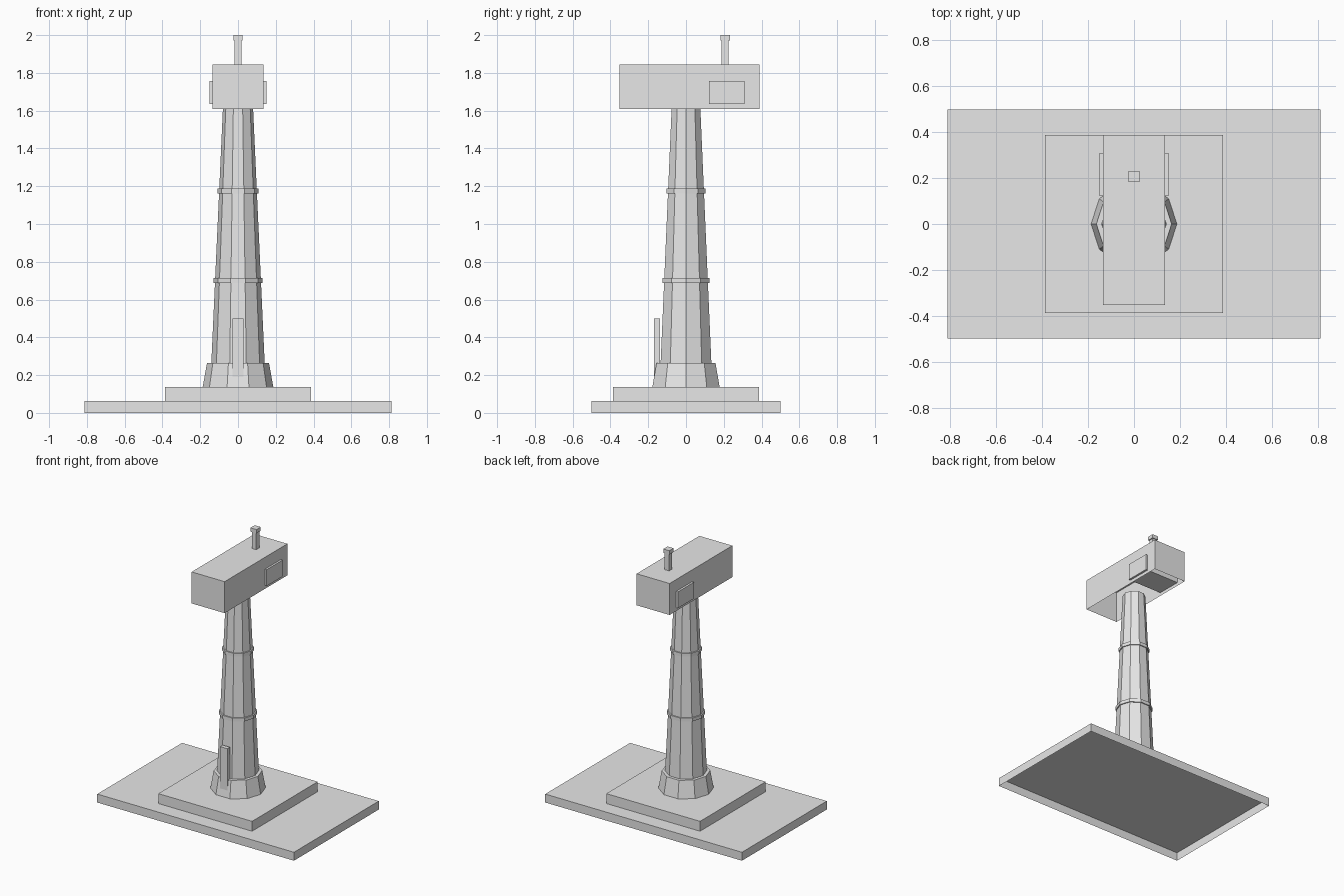
import bpy, bmesh, math

if "Cube" in bpy.data.objects:
    bpy.data.objects.remove(bpy.data.objects["Cube"])

grey = bpy.data.materials.new("light_grey")
grey.diffuse_color = (0.8, 0.8, 0.8, 1)
grey.use_nodes = True
grey.node_tree.nodes["Principled BSDF"].inputs["Base Color"].default_value = grey.diffuse_color


def finish(name, bm):
    mesh = bpy.data.meshes.new(name)
    bm.to_mesh(mesh)
    bm.free()
    mesh.materials.append(grey)
    ob = bpy.data.objects.new(name, mesh)
    bpy.context.collection.objects.link(ob)
    return ob


def box(name, x0, x1, y0, y1, z0, z1, open_bottom=False):
    bm = bmesh.new()
    bmesh.ops.create_cube(bm, size=1)
    for v in bm.verts:
        v.co.x = x1 if v.co.x > 0 else x0
        v.co.y = y1 if v.co.y > 0 else y0
        v.co.z = z1 if v.co.z > 0 else z0
    if open_bottom:
        bm.normal_update()
        low = [f for f in bm.faces if f.normal.z < -0.9]
        bmesh.ops.delete(bm, geom=low, context='FACES')
    return finish(name, bm)


def decagon(name, rings):
    """Ten-sided column through (radius, height) rings, with a corner on the x axis."""
    bm = bmesh.new()
    loops = [[bm.verts.new((r * math.cos(i * math.tau / 10),
                            r * math.sin(i * math.tau / 10), z)) for i in range(10)]
             for r, z in rings]
    for a, b in zip(loops, loops[1:]):
        for i in range(10):
            j = (i + 1) % 10
            bm.faces.new((a[i], a[j], b[j], b[i]))
    bm.faces.new(loops[-1])
    bm.faces.new(loops[0][::-1])
    return finish(name, bm)


# Stepped base, hollow underneath
box("base_plate", -0.812, 0.812, -0.5, 0.5, 0, 0.063, True)
box("base_step", -0.387, 0.387, -0.387, 0.387, 0.063, 0.137, True)

# Tapered tower with foot collar and two bands
decagon("foot_collar", [(0.187, 0.137), (0.164, 0.265)])
decagon("tower", [(0.147, 0.137), (0.08, 1.61)])
for name, r, z in (("lower_band", 0.13, 0.701), ("upper_band", 0.108, 1.175)):
    decagon(name, [(r, z - 0.0125), (r, z + 0.0125)])

# Door slab on the front
box("door", -0.03, 0.03, -0.169, -0.138, 0.137, 0.5)

# Head box, open below, with a vent block running through it
box("head_housing", -0.136, 0.136, -0.352, 0.388, 1.61, 1.845, True)
box("side_vents", -0.151, 0.151, 0.123, 0.31, 1.635, 1.757)

# Mast with cap on the roof
box("mast", -0.018, 0.018, 0.189, 0.225, 1.845, 1.975)
box("mast_cap", -0.025, 0.025, 0.182, 0.232, 1.972, 2.0)
